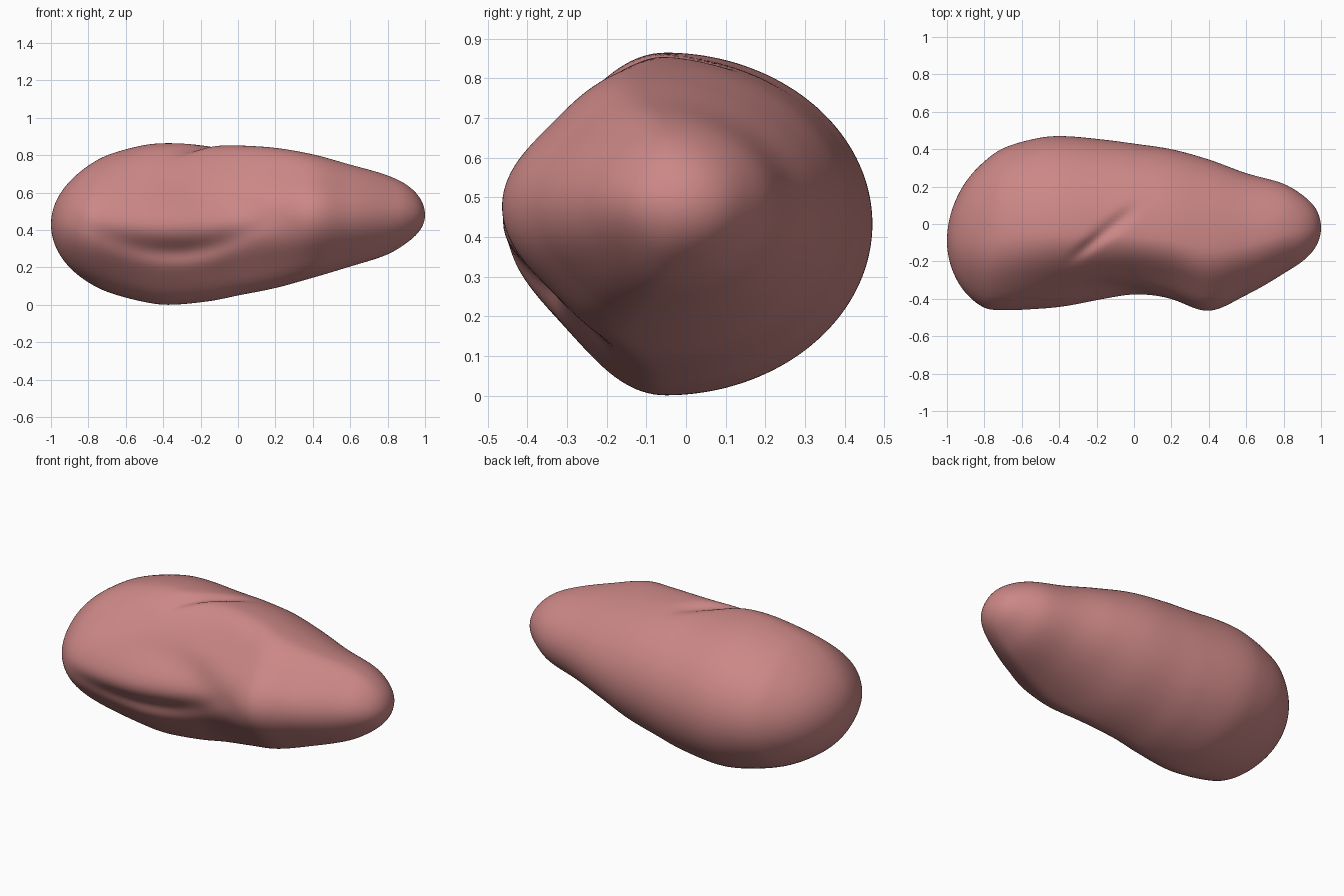
import bpy
import bmesh
import math
from mathutils import Vector

if "Cube" in bpy.data.objects:
    bpy.data.objects.remove(bpy.data.objects["Cube"], do_unlink=True)

# Outline of the body: x, top, bottom, back, front
STATIONS = [
    (-1, .43, .43, -.09, -.09),
    (-.97, .56, .3, .085, -.25),
    (-.9, .66, .2, .225, -.37),
    (-.8, .745, .12, .335, -.45),
    (-.7, .8, .07, .405, -.46),
    (-.5, .855, .015, .462, -.445),
    (-.37, .865, 0, .47, -.43),
    (-.15, .855, .02, .45, -.395),
    (0, .853, .05, .43, -.383),
    (.2, .84, .09, .4, -.41),
    (.4, .805, .145, .345, -.465),
    (.6, .75, .205, .272, -.38),
    (.8, .692, .27, .215, -.265),
    (.9, .643, .33, .155, -.2),
    (.97, .575, .395, .085, -.125),
    (1, .48, .48, -.02, -.02),
]
RINGS, SIDES = 180, 160
ANGLES = [math.acos(-s[0]) for s in STATIONS]


def outline(theta):
    """Smoothly interpolate the outline, with round ends."""
    last = len(STATIONS) - 1
    i = max(k for k in range(last) if ANGLES[k] <= theta + 1e-6)
    span = ANGLES[i + 1] - ANGLES[i]
    t = (theta - ANGLES[i]) / span

    def slope(k, c):
        a, b = max(k - 1, 0), min(k + 1, last)
        return (STATIONS[b][c] - STATIONS[a][c]) / (ANGLES[b] - ANGLES[a]) * span

    return [(2*t**3 - 3*t**2 + 1) * STATIONS[i][c] + (t**3 - 2*t**2 + t) * slope(i, c)
            + (3*t**2 - 2*t**3) * STATIONS[i + 1][c] + (t**3 - t**2) * slope(i + 1, c)
            for c in range(1, 5)]


def bump(value, centre, width):
    return math.exp(-((value - centre) / width) ** 2)


def front_fold(x, z):
    """Curved groove, with a swelling and a soft valley above it."""
    sag = (x + .35) ** 2
    groove = .038 * bump(z, .285 + .6 * sag, .055) * bump(x, -.33, .32)
    swelling = .012 * bump(z, .41 + .2 * sag, .07) * bump(x, -.38, .3)
    valley = .03 * bump(z, .59 - .4 * sag, .09) * bump(x, -.2, .33)
    return groove + valley - swelling


def top_crease(x, y):
    """Short diagonal furrow on the top."""
    along = Vector((.4, .32)).normalized()
    offset = Vector((x + .16, y + .05))
    length = offset.dot(along)
    across = offset.x * along.y - offset.y * along.x
    return .035 * bump(across, 0, .025) * math.exp(-(length / .2) ** 4)


def surface_point(theta, phi):
    top, bottom, back, front = outline(theta)
    x, round_mid = -math.cos(theta), math.sin(theta)
    yc = (back + front) / 2 - .085 * round_mid ** 2
    zc = (top + bottom) / 2
    c, s = math.cos(phi), math.sin(phi)
    # Rounded at the back, flatter above and below the front ridge
    r = 1
    if c < 0:
        r -= .12 * round_mid * math.sin(2 * phi) ** 2
    y = yc + r * c * ((back - yc) if c > 0 else (yc - front))
    z = zc + r * s * (top - bottom) / 2
    if c < 0:
        y += front_fold(x, z) * min(1, -c * 1.6)
    if s > 0:
        z -= top_crease(x, y) * min(1, s * 2)
    return x, y, z


# Body skin
bm = bmesh.new()
rings = []
for i in range(1, RINGS):
    theta = math.pi * i / RINGS
    rings.append([bm.verts.new(surface_point(theta, 2 * math.pi * j / SIDES))
                  for j in range(SIDES)])
for a, b in zip(rings, rings[1:]):
    for j in range(SIDES):
        k = (j + 1) % SIDES
        bm.faces.new((a[j], a[k], b[k], b[j]))

# Rounded end tips
for ring, station in ((rings[0], STATIONS[0]), (rings[-1], STATIONS[-1])):
    tip = bm.verts.new((station[0], station[3], station[1]))
    for j in range(SIDES):
        bm.faces.new((tip, ring[j], ring[(j + 1) % SIDES]))
bmesh.ops.recalc_face_normals(bm, faces=bm.faces[:])

mesh = bpy.data.meshes.new("body")
bm.to_mesh(mesh)
bm.free()
body = bpy.data.objects.new("body", mesh)
bpy.context.collection.objects.link(body)

# Pink material
pink = bpy.data.materials.new("dusty pink")
pink.use_nodes = True
colour = (.6, .245, .24, 1)
pink.diffuse_color = colour
pink.node_tree.nodes["Principled BSDF"].inputs["Base Color"].default_value = colour
mesh.materials.append(pink)

# Soften the skin and shade it smooth
relax = body.modifiers.new("relax", 'SMOOTH')
relax.factor = .5
relax.iterations = 8
for polygon in mesh.polygons:
    polygon.use_smooth = True
